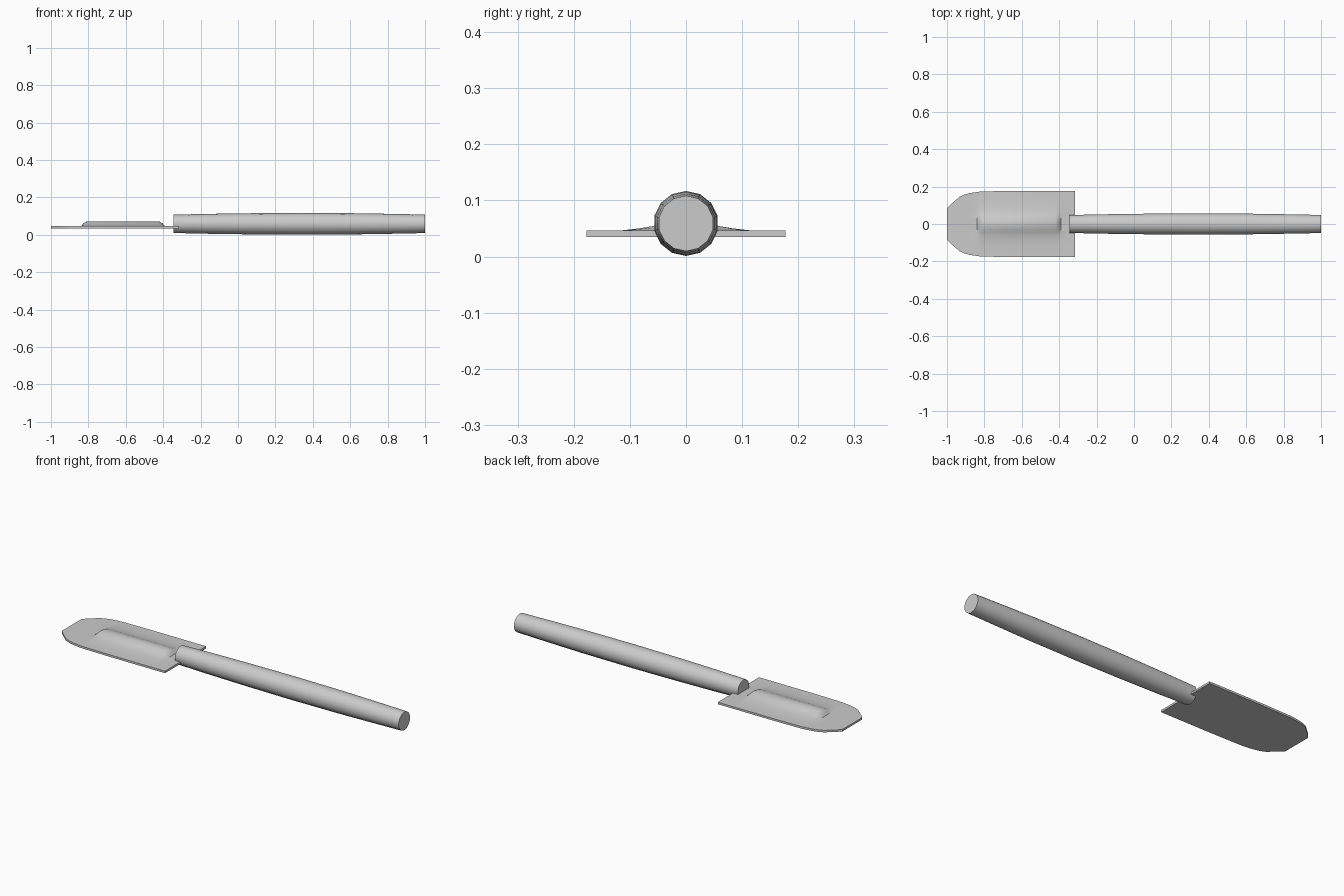
import bpy, bmesh, math

cube = bpy.data.objects.get("Cube")
if cube:
    bpy.data.objects.remove(cube, do_unlink=True)

grey = bpy.data.materials.new("plain grey")
grey.use_nodes = True
COLOUR = (0.6, 0.6, 0.6, 1)
grey.diffuse_color = COLOUR
grey.node_tree.nodes["Principled BSDF"].inputs["Base Color"].default_value = COLOUR


def finish(bm, name):
    bmesh.ops.recalc_face_normals(bm, faces=bm.faces[:])
    mesh = bpy.data.meshes.new(name)
    bm.to_mesh(mesh)
    bm.free()
    mesh.materials.append(grey)
    obj = bpy.data.objects.new(name, mesh)
    bpy.context.collection.objects.link(obj)
    bpy.ops.object.select_all(action='DESELECT')
    obj.select_set(True)
    bpy.context.view_layer.objects.active = obj
    bpy.ops.object.shade_smooth_by_angle(angle=math.radians(35))
    return obj


# Handle: slightly swollen 14-sided bar
SIDES, AXIS_Z = 14, 0.059
profile = [(-0.345, 0.049), (-0.17, 0.053), (0.07, 0.0565), (0.33, 0.058),
           (0.62, 0.0565), (0.83, 0.053), (1.0, 0.0495)]
bm = bmesh.new()
rings = []
for x, r in profile:
    rings.append([bm.verts.new((x, r * math.sin(a), AXIS_Z + r * math.cos(a)))
                  for a in (2 * math.pi * i / SIDES for i in range(SIDES))])
for a, b in zip(rings, rings[1:]):
    for i in range(SIDES):
        j = (i + 1) % SIDES
        bm.faces.new((a[i], a[j], b[j], b[i]))
bm.faces.new(rings[0])
bm.faces.new(rings[-1])
finish(bm, "handle")

# Blade: flat plate with a raised stiffening ridge on its upper side
BOTTOM, TOP = 0.035, 0.046
# stations along the blade: x, half width, ridge strength
stations = [(-1.0, 0.083, 0), (-0.985, 0.10, 0), (-0.96, 0.122, 0),
            (-0.932, 0.146, 0), (-0.905, 0.158, 0), (-0.875, 0.166, 0),
            (-0.84, 0.171, 0), (-0.825, 0.173, 0.65), (-0.81, 0.174, 1),
            (-0.65, 0.177, 1), (-0.42, 0.177, 1), (-0.405, 0.177, 0.65),
            (-0.39, 0.177, 0), (-0.315, 0.177, 0)]
# half cross-section: y, ridge height
section = [(0, 0.025), (0.015, 0.0235), (0.03, 0.019), (0.045, 0.013),
           (0.06, 0.008), (0.085, 0.004), (0.12, 0), (0.177, 0)]
full = [(-y, h) for y, h in section[:0:-1]] + section

bm = bmesh.new()
top_rows, low_rows = [], []
for x, w, k in stations:
    top, low = [], []
    for i, (y, h) in enumerate(full):
        edge = i in (0, len(full) - 1)
        yy = math.copysign(w, y) if edge else y * min(1, w / 0.16)
        top.append(bm.verts.new((x, yy, TOP + h * k)))
        low.append(bm.verts.new((x, yy, BOTTOM)))
    top_rows.append(top)
    low_rows.append(low)
n = len(full)
for rows in (top_rows, low_rows):
    for a, b in zip(rows, rows[1:]):
        for i in range(n - 1):
            bm.faces.new((a[i], a[i + 1], b[i + 1], b[i]))
# rim around the plate
for end in (0, -1):
    t, l = top_rows[end], low_rows[end]
    for i in range(n - 1):
        bm.faces.new((t[i], t[i + 1], l[i + 1], l[i]))
for side in (0, -1):
    for s in range(len(stations) - 1):
        bm.faces.new((top_rows[s][side], top_rows[s + 1][side],
                      low_rows[s + 1][side], low_rows[s][side]))
finish(bm, "blade")
